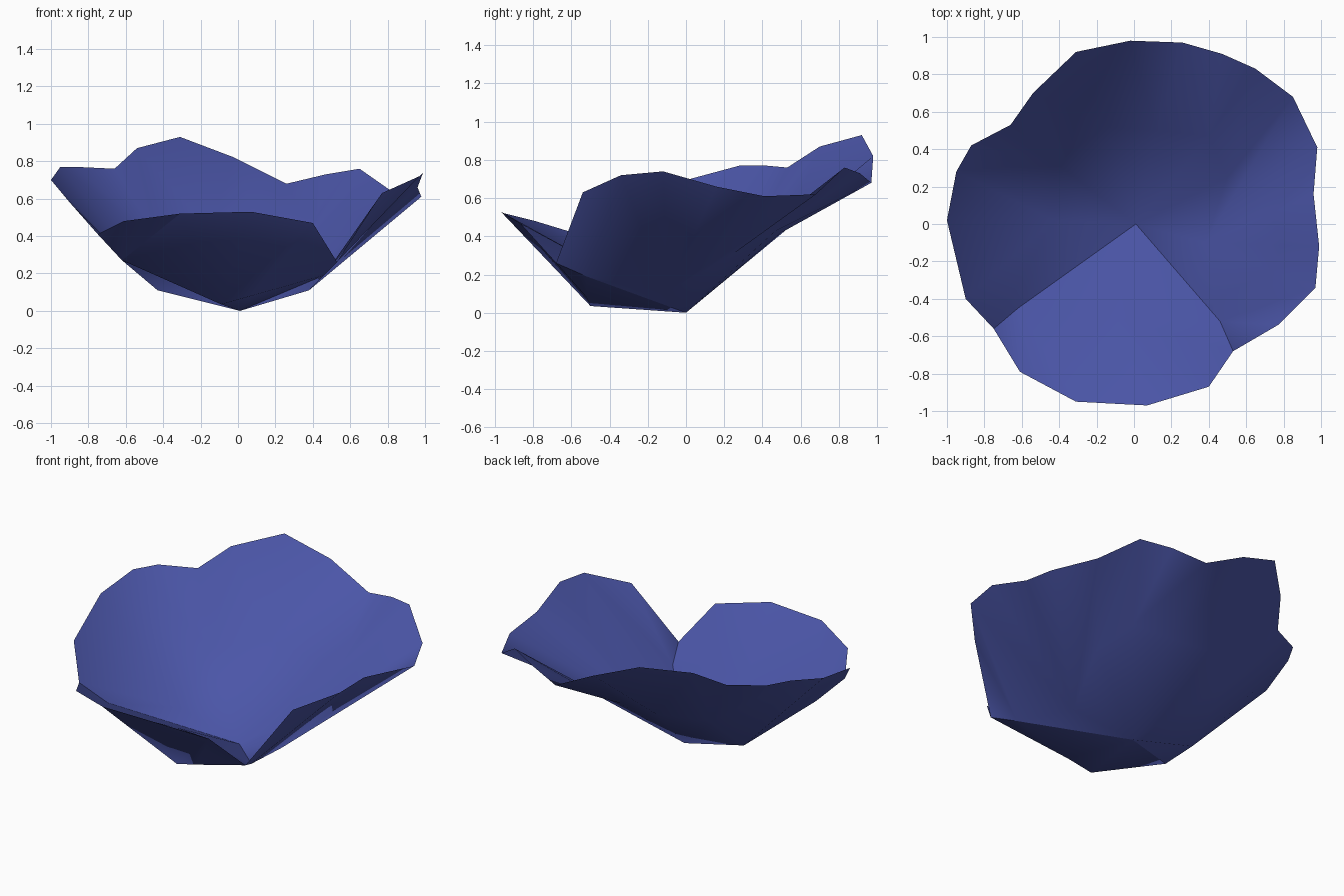
import bpy, bmesh

if "Cube" in bpy.data.objects:
    bpy.data.objects.remove(bpy.data.objects["Cube"])

blue = bpy.data.materials.new("petal_blue")
blue.diffuse_color = (0.07, 0.092, 0.39, 1)
blue.use_nodes = True
blue.node_tree.nodes["Principled BSDF"].inputs["Base Color"].default_value = blue.diffuse_color
BASE = (0.01, 0, 0)


def sheet(name, belly, rim, link):
    """Fan from the base to a belly row, then a strip out to the rim.
    link[j] is the belly point that rim point j hangs from."""
    bm = bmesh.new()
    base = bm.verts.new(BASE)
    b = [bm.verts.new(p) for p in belly]
    r = [bm.verts.new(p) for p in rim]
    for i in range(len(b) - 1):
        bm.faces.new((base, b[i], b[i + 1]))
    for j in range(len(r) - 1):
        bm.faces.new((b[link[j]], r[j], r[j + 1]))
        for i in range(link[j], link[j + 1]):
            bm.faces.new((b[i], r[j + 1], b[i + 1]))
    for f in bm.faces:
        f.smooth = True
    me = bpy.data.meshes.new(name)
    bm.to_mesh(me)
    bm.free()
    me.materials.append(blue)
    bpy.context.collection.objects.link(bpy.data.objects.new(name, me))


# cupped back and side petals, joined into one wavy bowl
sheet("back_and_side_petals",
      [(.46, -.52, .19), (.38, -.10, .11), (.50, .25, .31), (.40, .47, .43),
       (.12, .50, .42), (-.15, .52, .43), (-.42, .33, .38), (-.43, .02, .11),
       (-.62, -.45, .27)],
      [(.53, -.68, .26), (.77, -.54, .63), (.97, -.34, .72), (.99, -.12, .74),
       (.96, .16, .66), (.98, .41, .61), (.85, .68, .62), (.65, .83, .76),
       (.47, .91, .73), (.26, .97, .68), (-.02, .98, .82), (-.31, .92, .93),
       (-.54, .70, .87), (-.66, .53, .76), (-.87, .42, .77), (-.95, .28, .77),
       (-1.0, .02, .70), (-.90, -.40, .58), (-.75, -.56, .41)],
      [0, 0, 1, 1, 1, 1, 2, 3, 3, 4, 5, 5, 6, 6, 6, 7, 7, 7, 8])

# flat upper face of the front petal, and its belly underneath
front_rim = [(-.75, -.56, .41), (-.61, -.79, .48), (-.31, -.95, .52),
             (.07, -.97, .53), (.40, -.87, .47), (.53, -.68, .26)]
sheet("front_petal",
      [(-.62, -.45, .27), (-.09, -.50, .27), (.46, -.52, .19)],
      front_rim, [0, 0, 1, 1, 1, 2])
sheet("front_petal_belly",
      [(-.62, -.45, .27), (-.09, -.50, .035), (.07, -.52, .08), (.46, -.52, .19)],
      front_rim, [0, 0, 1, 1, 2, 3])
